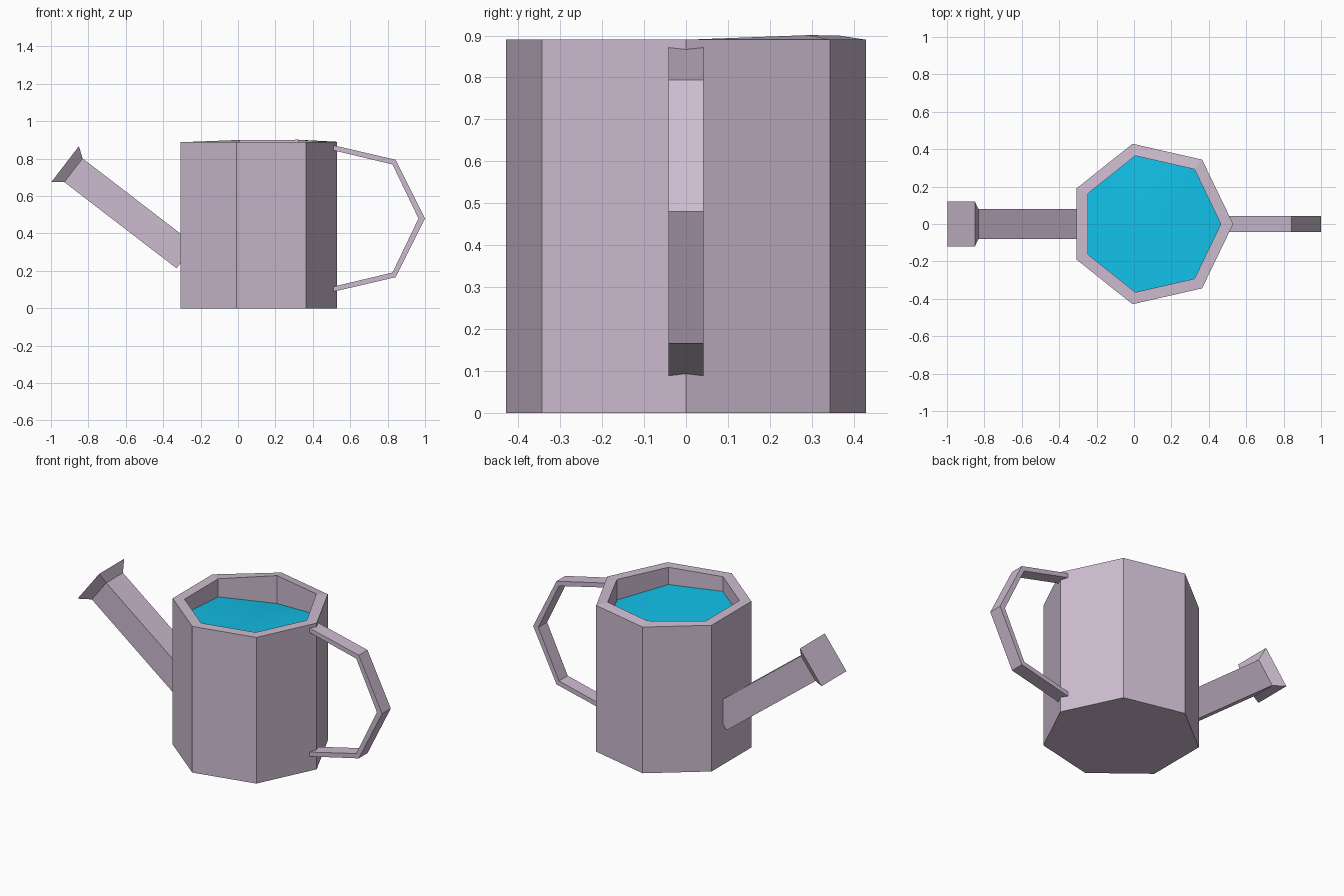
import bpy
import bmesh
import math
from mathutils import Vector

cube = bpy.data.objects.get("Cube")
if cube:
    bpy.data.objects.remove(cube, do_unlink=True)


def make_material(name, rgb):
    colour = (*rgb, 1)
    mat = bpy.data.materials.new(name)
    mat.use_nodes = True
    mat.diffuse_color = colour
    bsdf = mat.node_tree.nodes["Principled BSDF"]
    bsdf.inputs["Base Color"].default_value = colour
    bsdf.inputs["Roughness"].default_value = 0.8
    return mat


def loft(name, rings, mat, smooth=False):
    """Skin a row of equal rings and cap both ends."""
    bm = bmesh.new()
    loops = [[bm.verts.new(p) for p in ring] for ring in rings]
    n = len(loops[0])
    for a, b in zip(loops, loops[1:]):
        for i in range(n):
            j = (i + 1) % n
            bm.faces.new((a[i], a[j], b[j], b[i]))
    bm.faces.new(loops[0])
    bm.faces.new(loops[-1])
    bmesh.ops.recalc_face_normals(bm, faces=bm.faces)
    mesh = bpy.data.meshes.new(name)
    bm.to_mesh(mesh)
    bm.free()
    mesh.materials.append(mat)
    obj = bpy.data.objects.new(name, mesh)
    bpy.context.collection.objects.link(obj)
    return obj


SIDES, CENTRE_X, HEIGHT = 7, 0.09, 0.89


def heptagon(radius, heights):
    if not isinstance(heights, (list, tuple)):
        heights = [heights] * SIDES
    angles = [math.tau * i / SIDES for i in range(SIDES)]
    return [Vector((CENTRE_X + radius * math.cos(a), radius * math.sin(a), z))
            for a, z in zip(angles, heights)]


metal = make_material("pale lilac metal", (0.61, 0.50, 0.63))
blue = make_material("water blue", (0.006, 0.52, 0.80))

# Seven-sided can: outer wall, rim slightly lifted at the back, inner wall, floor
rim = [HEIGHT, HEIGHT + 0.011, HEIGHT + 0.01] + [HEIGHT] * 4
loft("can_body", [heptagon(0.44, 0), heptagon(0.44, HEIGHT),
                  heptagon(0.374, rim), heptagon(0.374, 0.05)], metal)

# Gently uneven water surface, fanned from a centre point
surface = [0.765, 0.775, 0.73, 0.78, 0.80, 0.80, 0.785]
bm = bmesh.new()
hub = bm.verts.new((CENTRE_X, 0, 0.775))
edge = [bm.verts.new(p) for p in heptagon(0.374, surface)]
for i in range(SIDES):
    bm.faces.new((hub, edge[i], edge[(i + 1) % SIDES])).smooth = True
mesh = bpy.data.meshes.new("water")
bm.to_mesh(mesh)
bm.free()
mesh.materials.append(blue)
bpy.context.collection.objects.link(bpy.data.objects.new("water", mesh))

# Spout: square tube along a slanted axis with a flared, closed rose
start, end = Vector((-0.28, 0, 0.277)), Vector((-0.88, 0, 0.738))
axis = (end - start).normalized()
across = Vector((axis.z, 0, -axis.x))
side = Vector((0, 1, 0))


def square(centre, half):
    return [centre + across * half * u + side * half * v
            for u, v in ((-1, -1), (1, -1), (1, 1), (-1, 1))]


loft("spout", [square(start, 0.08), square(end, 0.08),
               square(end + axis * 0.055, 0.12)], metal)

# Handle: angular flat band, mirrored about its middle height
MID, HALF_WIDTH = 0.48, 0.042
upper = [((0.49, 0.876), (0.49, 0.849)),
         ((0.843, 0.794), (0.826, 0.769))]
tip = [((1.0, MID), (0.965, MID))]
lower = [tuple((x, 2 * MID - z) for x, z in pair) for pair in reversed(upper)]
rings = []
for (xo, zo), (xi, zi) in upper + tip + lower:
    rings.append([(xo, -HALF_WIDTH, zo), (xo, HALF_WIDTH, zo),
                  (xi, HALF_WIDTH, zi), (xi, -HALF_WIDTH, zi)])
loft("handle", rings, metal)
